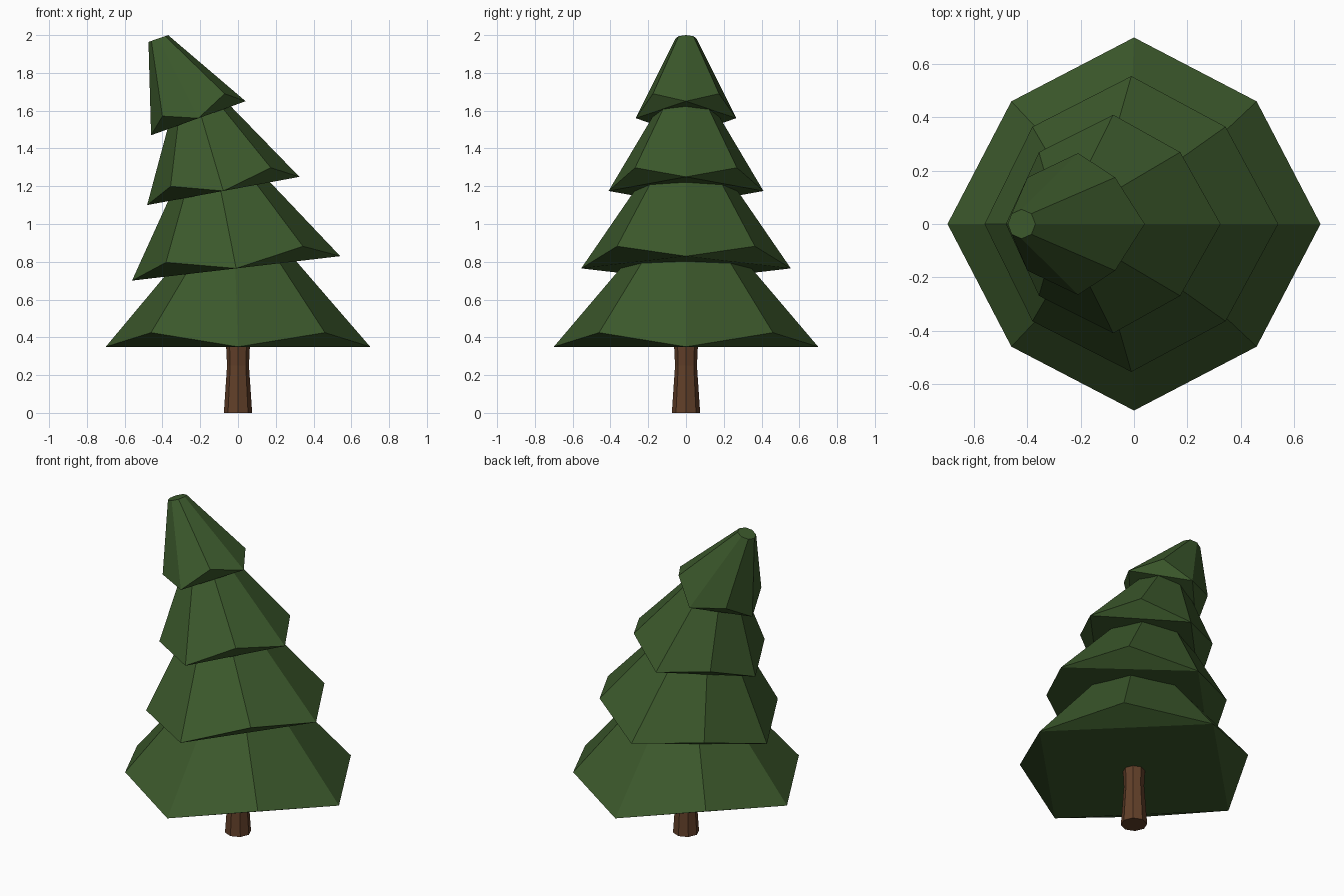
import bpy
from math import sin, cos, pi, radians
from mathutils import Vector

if "Cube" in bpy.data.objects:
    bpy.data.objects.remove(bpy.data.objects["Cube"])

SIDES = 8


def material(name, color):
    m = bpy.data.materials.new(name)
    m.diffuse_color = (*color, 1)
    m.use_nodes = True
    m.node_tree.nodes["Principled BSDF"].inputs["Base Color"].default_value = m.diffuse_color
    return m


def ring(cx, cz, r, tilt=0, lift=0, odd=1):
    """Tilted octagon; every second corner is lifted and pulled in."""
    pts = []
    t = radians(tilt)
    for i in range(SIDES):
        a = 2 * pi * i / SIDES
        k = i % 2
        rad, h = (r * odd, lift) if k else (r, 0)
        u = rad * cos(a)
        pts.append(Vector((cx + u * cos(t) - h * sin(t), rad * sin(a),
                           cz + u * sin(t) + h * cos(t))))
    return pts


def loft(name, rings, mat, folded_base=False):
    verts = [p for r in rings for p in r]
    n = SIDES
    faces = []
    for j in range(len(rings) - 1):
        for i in range(n):
            k = (i + 1) % n
            faces.append((j * n + i, j * n + k, (j + 1) * n + k, (j + 1) * n + i))
    faces.append(tuple(range((len(rings) - 1) * n, len(rings) * n)))
    if folded_base:
        faces.append((6, 4, 2, 0))
        faces += [((i + 2) % n, i + 1, i) for i in range(0, n, 2)]
    else:
        faces.append(tuple(reversed(range(n))))
    me = bpy.data.meshes.new(name)
    me.from_pydata(verts, [], faces)
    me.materials.append(mat)
    ob = bpy.data.objects.new(name, me)
    bpy.context.collection.objects.link(ob)
    return ob


green = material("needles", (0.045, 0.1, 0.025))
brown = material("bark", (0.12, 0.05, 0.022))

# Trunk with a slight waist
loft("trunk", [ring(0, 0, 0.075), ring(0, 0.25, 0.058), ring(0, 0.42, 0.066)], brown)

# Branch tiers: base (x, z, radius, tilt) and top (x, z, radius, tilt)
tiers = [
    ((0, 0.35, 0.70, 0), (-0.02, 0.95, 0.19, 4)),
    ((-0.01, 0.765, 0.555, 6.7), (-0.125, 1.35, 0.153, 8.5)),
    ((-0.078, 1.175, 0.41, 10.5), (-0.227, 1.68, 0.11, 15)),
    ((-0.21, 1.56, 0.266, 19.8), (-0.422, 1.982, 0.055, 19)),
]
for i, (base, top) in enumerate(tiers, 1):
    loft(f"branch_tier_{i}", [ring(*base, lift=0.075, odd=0.93), ring(*top)],
         green, folded_base=True)
